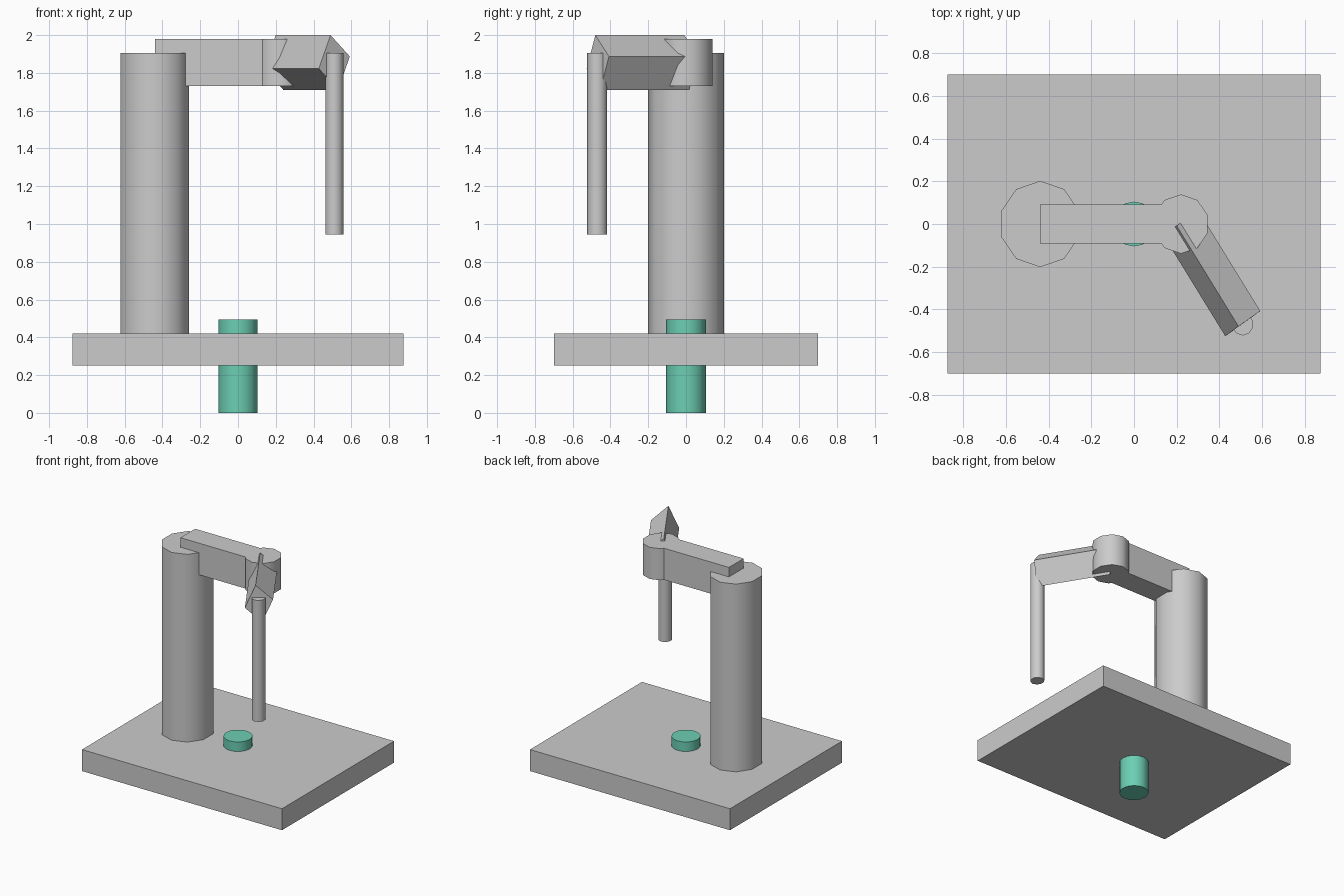
import bpy, bmesh, math
from mathutils import Vector

if "Cube" in bpy.data.objects:
    bpy.data.objects.remove(bpy.data.objects["Cube"])


def make(name, verts, faces):
    mesh = bpy.data.meshes.new(name)
    mesh.from_pydata(verts, [], faces)
    bm = bmesh.new()
    bm.from_mesh(mesh)
    bmesh.ops.recalc_face_normals(bm, faces=bm.faces)
    bm.to_mesh(mesh)
    bm.free()
    ob = bpy.data.objects.new(name, mesh)
    bpy.context.collection.objects.link(ob)
    return ob


def prism(name, lower, offset):
    """Extrude a closed outline along an offset."""
    n = len(lower)
    a = [Vector(p) for p in lower]
    b = [p + Vector(offset) for p in a]
    sides = [(i, (i + 1) % n, n + (i + 1) % n, n + i) for i in range(n)]
    return make(name, a + b, sides + [tuple(range(n)), tuple(range(n, 2 * n))])


def box(name, x0, x1, y0, y1, z0, z1):
    return prism(name, [(x0, y0, z0), (x1, y0, z0), (x1, y1, z0), (x0, y1, z0)],
                 (0, 0, z1 - z0))


def cylinder(name, x, y, rx, ry, z0, z1, sides=10):
    ring = [(x + rx * math.sin(math.tau * i / sides),
             y + ry * math.cos(math.tau * i / sides), z0) for i in range(sides)]
    ob = prism(name, ring, (0, 0, z1 - z0))
    bpy.ops.object.select_all(action='DESELECT')
    ob.select_set(True)
    bpy.context.view_layer.objects.active = ob
    bpy.ops.object.shade_smooth_by_angle(angle=math.radians(45))
    return ob


# base plate and column
box("base_plate", -0.875, 0.875, -0.7, 0.7, 0.25, 0.42)
cylinder("column", -0.44, 0, 0.191, 0.202, 0.42, 1.905)

# upper arm and elbow joint
box("upper_arm", -0.44, 0.22, -0.092, 0.092, 1.73, 1.98)
cylinder("elbow_joint", 0.22, 0, 0.131, 0.139, 1.73, 1.98)

# tilted forearm: end cross-section swept back to the elbow
prism("forearm", [(0.49, -0.48, 2.0), (0.592, -0.408, 1.887),
                  (0.53, -0.454, 1.71), (0.428, -0.526, 1.823)],
      (-0.29, 0.472, 0))

# vertical tool rod
cylinder("tool_rod", 0.51, -0.47, 0.05, 0.053, 0.945, 1.905)

# green mounting pin through the base
pin = cylinder("mounting_pin", 0, 0, 0.104, 0.105, 0, 0.495, 16)
green = bpy.data.materials.new("green")
green.diffuse_color = (0.15, 0.62, 0.45, 1)
green.use_nodes = True
green.node_tree.nodes["Principled BSDF"].inputs["Base Color"].default_value = green.diffuse_color
pin.data.materials.append(green)
